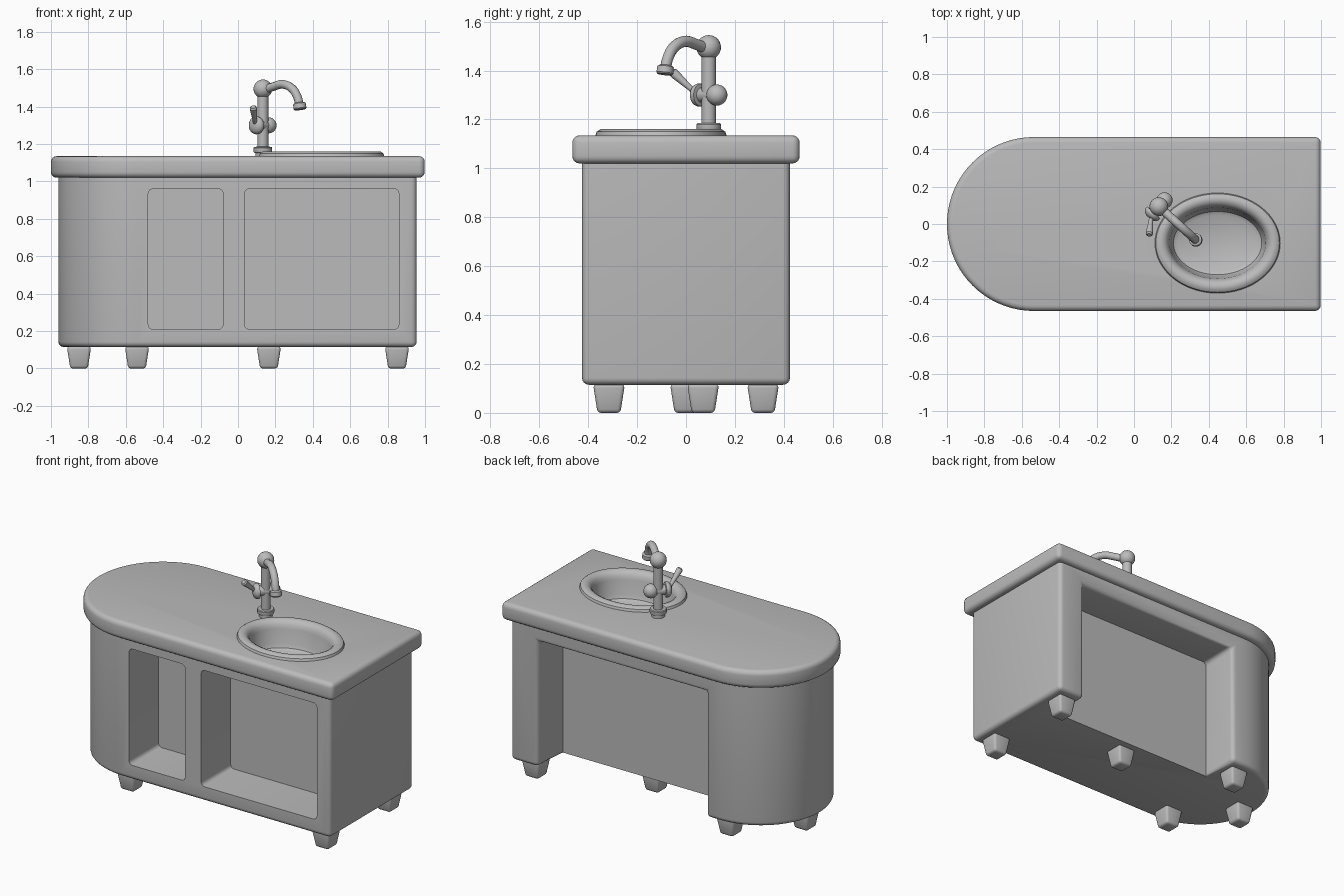
import bpy, bmesh, math
from mathutils import Vector, Matrix

old = bpy.data.objects.get("Cube")
if old:
    bpy.data.objects.remove(old, do_unlink=True)

grey = bpy.data.materials.new("plain grey")
grey.use_nodes = True
grey.diffuse_color = (0.5, 0.5, 0.5, 1)
grey.node_tree.nodes["Principled BSDF"].inputs["Base Color"].default_value = (0.5, 0.5, 0.5, 1)


def activate(ob):
    bpy.ops.object.select_all(action='DESELECT')
    ob.select_set(True)
    bpy.context.view_layer.objects.active = ob


def smooth(ob):
    activate(ob)
    bpy.ops.object.shade_smooth_by_angle(angle=math.radians(35))


def make(name, bm):
    bmesh.ops.recalc_face_normals(bm, faces=bm.faces)
    mesh = bpy.data.meshes.new(name)
    bm.to_mesh(mesh)
    bm.free()
    mesh.materials.append(grey)
    ob = bpy.data.objects.new(name, mesh)
    bpy.context.collection.objects.link(ob)
    return ob


def prism(name, outline, z0, z1):
    """Extrude a flat outline straight up."""
    bm = bmesh.new()
    face = bm.faces.new([bm.verts.new((x, y, z0)) for x, y in outline])
    top = bmesh.ops.extrude_face_region(bm, geom=[face])
    verts = [v for v in top["geom"] if isinstance(v, bmesh.types.BMVert)]
    bmesh.ops.translate(bm, verts=verts, vec=(0, 0, z1 - z0))
    return make(name, bm)


def box(name, x0, x1, y0, y1, z0, z1):
    return prism(name, [(x0, y0), (x1, y0), (x1, y1), (x0, y1)], z0, z1)


def round_edges(ob, width, rule, segments=4):
    """Bevel the sharp edges that satisfy the rule."""
    bm = bmesh.new()
    bm.from_mesh(ob.data)
    edges = [e for e in bm.edges if len(e.link_faces) == 2
             and e.calc_face_angle() > 0.6 and rule(e)]
    bmesh.ops.bevel(bm, geom=edges, offset=width, segments=segments,
                    profile=0.5, affect='EDGES', clamp_overlap=False)
    bm.to_mesh(ob.data)
    bm.free()


def cut(ob, cutter):
    mod = ob.modifiers.new("cut", 'BOOLEAN')
    mod.object = cutter
    mod.solver = 'EXACT'
    activate(ob)
    bpy.ops.object.modifier_apply(modifier=mod.name)


def discard(ob):
    bpy.data.objects.remove(ob, do_unlink=True)


def lathe(name, profile, origin=(0, 0, 0), axis=(0, 0, 1), squash=0, sides=32):
    """Revolve (radius, height) pairs around an axis; squash makes ovals."""
    bm = bmesh.new()
    rings = []
    for r, h in profile:
        angles = [2 * math.pi * i / sides for i in range(sides)]
        rings.append([bm.verts.new((r * math.cos(a), (r - squash) * math.sin(a), h))
                      for a in angles])
    for a, b in zip(rings, rings[1:]):
        for i in range(sides):
            j = (i + 1) % sides
            bm.faces.new((a[i], a[j], b[j], b[i]))
    bm.faces.new(rings[0])
    bm.faces.new(rings[-1])
    turn = Vector((0, 0, 1)).rotation_difference(Vector(axis)).to_matrix().to_4x4()
    bm.transform(Matrix.Translation(origin) @ turn)
    ob = make(name, bm)
    smooth(ob)
    return ob


def ball(name, centre, radius):
    bm = bmesh.new()
    bmesh.ops.create_uvsphere(bm, u_segments=24, v_segments=14, radius=radius,
                              matrix=Matrix.Translation(centre))
    ob = make(name, bm)
    smooth(ob)
    return ob


def d_shape(right, radius, centre_x=-0.535, steps=36):
    """Straight at +x, half round at -x."""
    arc = [math.pi * (0.5 + i / steps) for i in range(steps + 1)]
    pts = [(centre_x + radius * math.cos(a), radius * math.sin(a)) for a in arc]
    return pts + [(right, -radius), (right, radius)]


# Cabinet with an open knee recess at the back
wall_y = 0.17
cabinet = prism("cabinet", d_shape(0.955, 0.425), 0.115, 1.04)
recess = box("recess_cutter", -0.44, 0.76, wall_y, 0.6, 0, 0.925)
cut(cabinet, recess)
discard(recess)


def outer_edge(e):
    a, b = (v.co for v in e.verts)
    on_wall = abs(a.y - wall_y) < 0.001 and abs(b.y - wall_y) < 0.001
    return not on_wall and min(a.z, b.z) < 1.0


round_edges(cabinet, 0.028, outer_edge)

# Two front shelves
for x0, x1 in ((-0.48, -0.08), (0.035, 0.86)):
    shelf = box("shelf_cutter", x0, x1, -0.6, -0.125, 0.21, 0.96)
    round_edges(shelf, 0.025, lambda e: abs(e.verts[0].co.y - e.verts[1].co.y) > 0.1)
    cut(cabinet, shelf)
    discard(shelf)

# Worktop
worktop = prism("worktop", d_shape(0.998, 0.465), 1.02, 1.135)
round_edges(worktop, 0.03, lambda e: True)

# Oval sink set into the worktop
sink_at = (0.447, -0.102, 0)
hole = lathe("sink_cutter", [(0.275, 0.974), (0.275, 1.3)], sink_at, squash=0.067, sides=64)
for part in (cabinet, worktop):
    cut(part, hole)
    smooth(part)
discard(hole)
lathe("sink", [(0.24, 0.978), (0.268, 1.1), (0.325, 1.125), (0.335, 1.135),
               (0.33, 1.15), (0.315, 1.16), (0.295, 1.161), (0.277, 1.152),
               (0.264, 1.135), (0.257, 1.11), (0.246, 1.02), (0.236, 0.997),
               (0.215, 0.985)], sink_at, squash=0.067, sides=64)

# Tapered feet
for i, (x, y) in enumerate([(0.85, 0.315), (0.85, -0.315), (-0.54, 0.315),
                            (-0.54, -0.315), (-0.85, 0), (0.165, 0.07)]):
    foot = box("foot_%d" % (i + 1), -0.065, 0.065, -0.065, 0.065, 0, 0.117)
    for v in foot.data.vertices:
        if v.co.z < 0.01:
            v.co.x *= 0.72
            v.co.y *= 0.72
    round_edges(foot, 0.015, lambda e: True, 3)
    foot.location = (x, y, 0)
    smooth(foot)

# Tap column
tap = Vector((0.133, 0.093, 0))
lathe("tap_column", [(0.04, 1.13), (0.04, 1.152), (0.048, 1.155), (0.05, 1.16),
                     (0.05, 1.18), (0.046, 1.185), (0.029, 1.186), (0.029, 1.49)], tap)
ball("tap_top", tap + Vector((0, 0, 1.495)), 0.05)

# Curved spout
reach = Vector((0.197, -0.178, 0))
curve = bpy.data.curves.new("spout", 'CURVE')
curve.dimensions = '3D'
curve.bevel_depth = 0.023
curve.bevel_resolution = 4
curve.use_fill_caps = True
path = [(0, 1.485), (0.3, 1.508), (0.55, 1.519), (0.8, 1.495), (0.93, 1.455), (1, 1.405)]
spline = curve.splines.new('BEZIER')
spline.bezier_points.add(len(path) - 1)
for p, (t, z) in zip(spline.bezier_points, path):
    p.co = tap + reach * t + Vector((0, 0, z))
    p.handle_left_type = p.handle_right_type = 'AUTO'
curve.materials.append(grey)
spout = bpy.data.objects.new("spout", curve)
bpy.context.collection.objects.link(spout)
activate(spout)
bpy.ops.object.convert(target='MESH')
smooth(bpy.context.object)
lathe("nozzle", [(0.025, -0.02), (0.034, -0.014), (0.035, 0.012), (0.03, 0.018)],
      tap + reach + Vector((0, 0, 1.402)), (0.12, -0.11, -1))

# Valve across the column, with its lever
side = Vector((-0.67, -0.74, 0))
valve = tap + Vector((0, 0, 1.3))
lathe("valve", [(0.03, -0.05), (0.03, 0.04), (0.046, 0.042), (0.048, 0.052),
                (0.044, 0.064), (0.032, 0.074), (0.015, 0.08)], valve, side)
ball("valve_end", valve - side * 0.045, 0.043)
lathe("lever", [(0.01, 0), (0.012, 0.05), (0.019, 0.125), (0.019, 0.138), (0.012, 0.146)],
      valve + side * 0.06, (-0.08, -0.75, 0.68))
